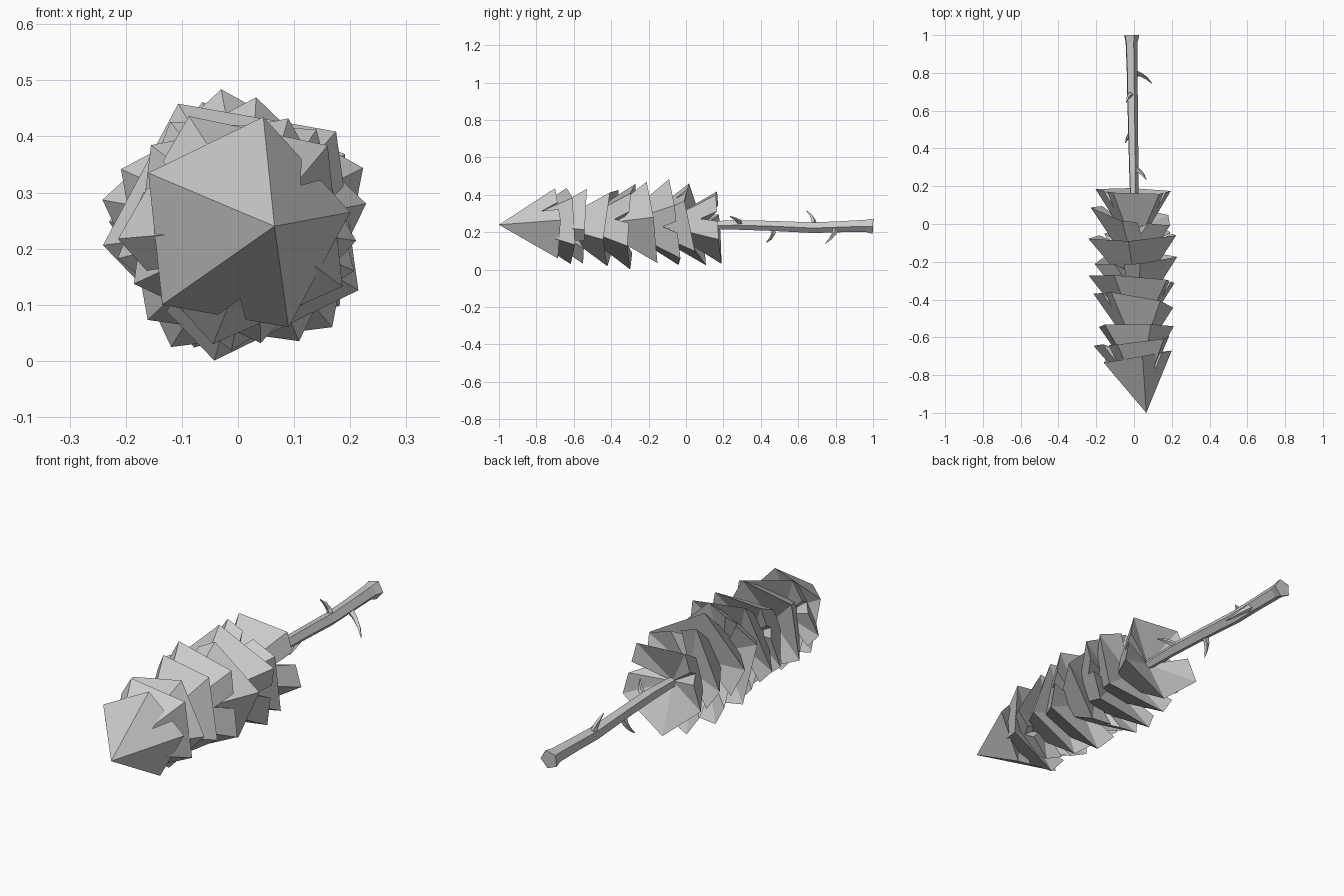
import bpy, bmesh, math, random
from mathutils import Vector

random.seed(4)
if "Cube" in bpy.data.objects:
    bpy.data.objects.remove(bpy.data.objects["Cube"])

grey = bpy.data.materials.new("plain grey")
grey.use_nodes = True
grey.diffuse_color = (0.6, 0.6, 0.6, 1)
grey.node_tree.nodes["Principled BSDF"].inputs["Base Color"].default_value = (0.6, 0.6, 0.6, 1)


def finish(bm, name):
    bmesh.ops.recalc_face_normals(bm, faces=bm.faces)
    mesh = bpy.data.meshes.new(name)
    bm.to_mesh(mesh)
    bm.free()
    mesh.materials.append(grey)
    obj = bpy.data.objects.new(name, mesh)
    bpy.context.collection.objects.link(obj)
    return obj


def tube(name, path, sides, phase):
    """Skin flat-sided rings of the given (x, y, z, radius), mostly along y."""
    bm = bmesh.new()
    rings = []
    points = [Vector(p[:3]) for p in path]
    for i, p in enumerate(path):
        along = points[min(i + 1, len(path) - 1)] - points[max(i - 1, 0)]
        u = along.cross(Vector((0, 0, 1))).normalized()
        v = u.cross(along).normalized()
        ring = []
        for k in range(sides):
            a = math.radians(phase + 360 * k / sides)
            ring.append(bm.verts.new(points[i] + p[3] * (u * math.cos(a) + v * math.sin(a))))
        rings.append(ring)
    for a, b in zip(rings, rings[1:]):
        for k in range(sides):
            n = (k + 1) % sides
            bm.faces.new((a[k], a[n], b[n], b[k]))
    bm.faces.new(rings[0])
    bm.faces.new(rings[-1])
    return finish(bm, name)


def tier(name, corners, apex, hollow, notches):
    """Faceted cone with V notches cut in its rim and a hollow underside."""
    bm = bmesh.new()
    tip = bm.verts.new(apex)
    under = bm.verts.new(hollow)
    rim = [bm.verts.new(c) for c in corners]
    for i, a in enumerate(rim):
        b = rim[(i + 1) % len(rim)]
        edge = [a, b]
        if i in notches:
            depth, at = notches[i]
            left, mid, right = (a.co.lerp(b.co, at + d) for d in (-0.11, 0, 0.11))
            cut = apex.lerp(mid, depth)
            edge = [a] + [bm.verts.new(p) for p in (left, cut, right)] + [b]
        bm.faces.new([tip] + edge)
        for p, q in zip(edge, edge[1:]):
            bm.faces.new((q, p, under))
    return finish(bm, name)


# Pointed tip of the tree
tip_rim = [(0.2, -0.67, 0.265), (0.045, -0.70, 0.435), (-0.16, -0.735, 0.335),
           (-0.135, -0.70, 0.10), (0.09, -0.685, 0.06)]
tier("top_tier", [Vector(p) for p in tip_rim], Vector((0.065, -1, 0.24)),
     Vector((0.01, -0.77, 0.24)), {0: (0.72, 0.45), 3: (0.8, 0.55)})

# Stacked five-cornered tiers: rim y, radius, first corner direction, lean in x and in z
tiers = [(-0.62, 0.215, 42, 0.12, -0.04), (-0.54, 0.212, 65, 0.0, 0.05),
         (-0.40, 0.222, 51, -0.17, 0.1), (-0.29, 0.243, 44, -0.08, 0.05),
         (-0.185, 0.232, 82, 0.07, -0.12), (-0.06, 0.246, 97, 0.05, -0.12),
         (0.05, 0.23, 34, -0.17, -0.2), (0.175, 0.21, 50, -0.03, -0.07)]
for n, (y, radius, phase, lean_x, lean_z) in enumerate(tiers):
    corners = []
    for k in range(5):
        a = math.radians(phase + 72 * k)
        x, z = radius * math.cos(a), radius * math.sin(a)
        corners.append(Vector((x, y + lean_x * x + lean_z * z, 0.24 + z)))
    notches = {k: (random.uniform(0.65, 0.8), random.uniform(0.4, 0.6))
               for k in random.sample(range(5), 2)}
    shift = 0.04 * (1 - n / len(tiers))
    tier(f"tier_{n + 1}", corners, Vector((shift, y - 0.32, 0.24)),
         Vector((0, y - 0.08, 0.24)), notches)

# Gently wavering trunk with a flared foot
trunk_path = [(0.02, -0.75, 0.24, 0.01), (0, 0.1, 0.237, 0.022), (-0.002, 0.27, 0.24, 0.027),
              (-0.006, 0.45, 0.235, 0.028), (-0.01, 0.68, 0.225, 0.03),
              (-0.012, 0.82, 0.23, 0.031), (-0.015, 0.96, 0.235, 0.034),
              (-0.015, 1.0, 0.233, 0.043)]
tube("trunk", trunk_path, 5, 67)

# Short curved twigs bending towards the tip of the tree
twigs = [((0.005, 0.29, 0.245), (0.065, 0.235, 0.285)),
         ((-0.015, 0.47, 0.22), (-0.045, 0.43, 0.145)),
         ((-0.015, 0.685, 0.235), (-0.04, 0.645, 0.315)),
         ((0.0, 0.80, 0.22), (0.095, 0.745, 0.14))]
for n, (root, end) in enumerate(twigs):
    root, end = Vector(root), Vector(end)
    path = []
    for t, r in ((0, 0.017), (0.35, 0.012), (0.7, 0.008), (1, 0.002)):
        p = root.lerp(end, t)
        p.y += 0.05 * t * (1 - t)
        path.append((*p, r))
    tube(f"twig_{n + 1}", path, 4, 20)
